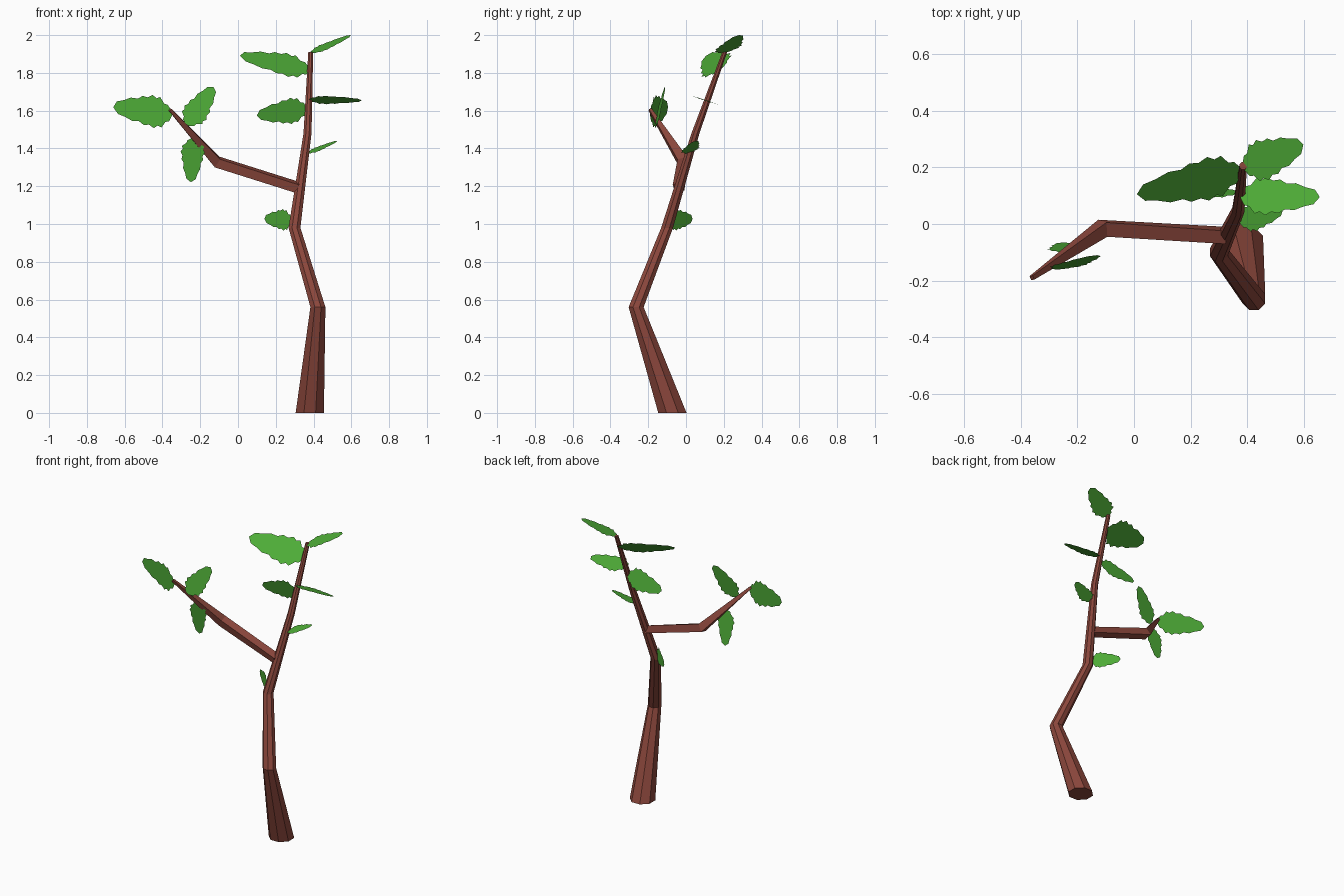
import bpy, bmesh
from math import sin, cos, pi, radians
from mathutils import Vector

cube = bpy.data.objects.get("Cube")
if cube:
    bpy.data.objects.remove(cube, do_unlink=True)


def material(name, colour):
    mat = bpy.data.materials.new(name)
    mat.use_nodes = True
    mat.diffuse_color = (*colour, 1)
    mat.node_tree.nodes["Principled BSDF"].inputs["Base Color"].default_value = (*colour, 1)
    return mat


bark = material("bark_brown", (0.26, 0.063, 0.045))
green = material("leaf_green", (0.076, 0.41, 0.038))


def add_object(name, bm, mat):
    mesh = bpy.data.meshes.new(name)
    bm.to_mesh(mesh)
    bm.free()
    mesh.materials.append(mat)
    obj = bpy.data.objects.new(name, mesh)
    bpy.context.collection.objects.link(obj)
    return obj


def limb(name, stations, sides, phase, level):
    """Tapered faceted tube through (centre, radius) stations; level keeps rings horizontal."""
    bm = bmesh.new()
    centres = [Vector(c) for c, r in stations]
    rings = []
    for i, (c, r) in enumerate(stations):
        u, v = Vector((1, 0, 0)), Vector((0, 1, 0))
        if not level:
            before = centres[i] - centres[i - 1] if i else Vector()
            after = centres[i + 1] - centres[i] if i + 1 < len(centres) else Vector()
            tangent = (before.normalized() + after.normalized()).normalized()
            u = tangent.cross(Vector((0, 0, 1))).normalized()
            v = u.cross(tangent)
        angles = [phase + 2 * pi * k / sides for k in range(sides)]
        rings.append([bm.verts.new(centres[i] + r * (u * cos(a) + v * sin(a))) for a in angles])
    for low, high in zip(rings, rings[1:]):
        for k in range(sides):
            n = (k + 1) % sides
            bm.faces.new((low[k], low[n], high[n], high[k]))
    bm.faces.new(rings[0][::-1])
    bm.faces.new(rings[-1])
    bmesh.ops.recalc_face_normals(bm, faces=bm.faces)
    return add_object(name, bm, bark)


# Crooked trunk and side branch
limb("trunk", [((0.38, -0.072, 0), 0.081), ((0.423, -0.264, 0.56), 0.043),
               ((0.299, -0.1, 0.98), 0.034), ((0.368, 0.05, 1.48), 0.023),
               ((0.385, 0.205, 1.91), 0.014)], 8, pi / 8, True)
limb("side_branch", [((0.32, -0.04, 1.192), 0.034), ((-0.11, -0.015, 1.328), 0.037),
                     ((-0.36, -0.19, 1.605), 0.011)], 4, pi / 4 + radians(18), False)

# Jagged half outline of a leaf: distance along it, half width
LEAF_EDGE = [(0.0, 0.12), (0.07, 0.5), (0.13, 0.55), (0.2, 0.92), (0.26, 0.82),
             (0.33, 1.0), (0.41, 0.82), (0.5, 0.88), (0.58, 0.68), (0.7, 0.7),
             (0.82, 0.5), (0.94, 0.38)]


def leaf(name, base, tip, across):
    """Flat leaf from base to tip; across spans its full width."""
    base, tip, half = Vector(base), Vector(tip), Vector(across) / 2
    bm = bmesh.new()
    left = [base.lerp(tip, t) + half * w for t, w in LEAF_EDGE]
    right = [base.lerp(tip, max(0, t - 0.02)) - half * w for t, w in LEAF_EDGE]
    bm.faces.new([bm.verts.new(p) for p in left + [tip] + right[::-1]])
    return add_object(name, bm, green)


# Leaves on the trunk
leaf("crown_leaf_right", (0.38, 0.185, 1.82), (0.01, 0.105, 1.89), (0, 0.155, 0.125))
leaf("crown_leaf_left", (0.385, 0.2, 1.905), (0.597, 0.28, 2.0), (-0.05, 0.14, 0.02))
leaf("upper_leaf_left", (0.375, 0.1, 1.657), (0.655, 0.095, 1.655), (0, 0.135, -0.045))
leaf("upper_leaf_right", (0.365, 0.11, 1.61), (0.1, 0.12, 1.575), (0, -0.04, 0.14))
leaf("middle_leaf_left", (0.37, 0.01, 1.375), (0.525, 0.05, 1.44), (-0.03, 0.095, 0.015))
leaf("lower_leaf", (0.285, -0.09, 1.02), (0.14, 0.035, 1.027), (0, 0, 0.115))

# Leaves on the side branch
leaf("branch_tip_leaf", (-0.35, -0.19, 1.585), (-0.66, -0.095, 1.618), (0, 0, 0.175))
leaf("branch_upper_leaf", (-0.27, -0.16, 1.525), (-0.13, -0.11, 1.725), (0.115, 0, -0.08))
leaf("branch_lower_leaf", (-0.235, -0.1, 1.455), (-0.25, -0.065, 1.222), (0.13, 0, 0))
